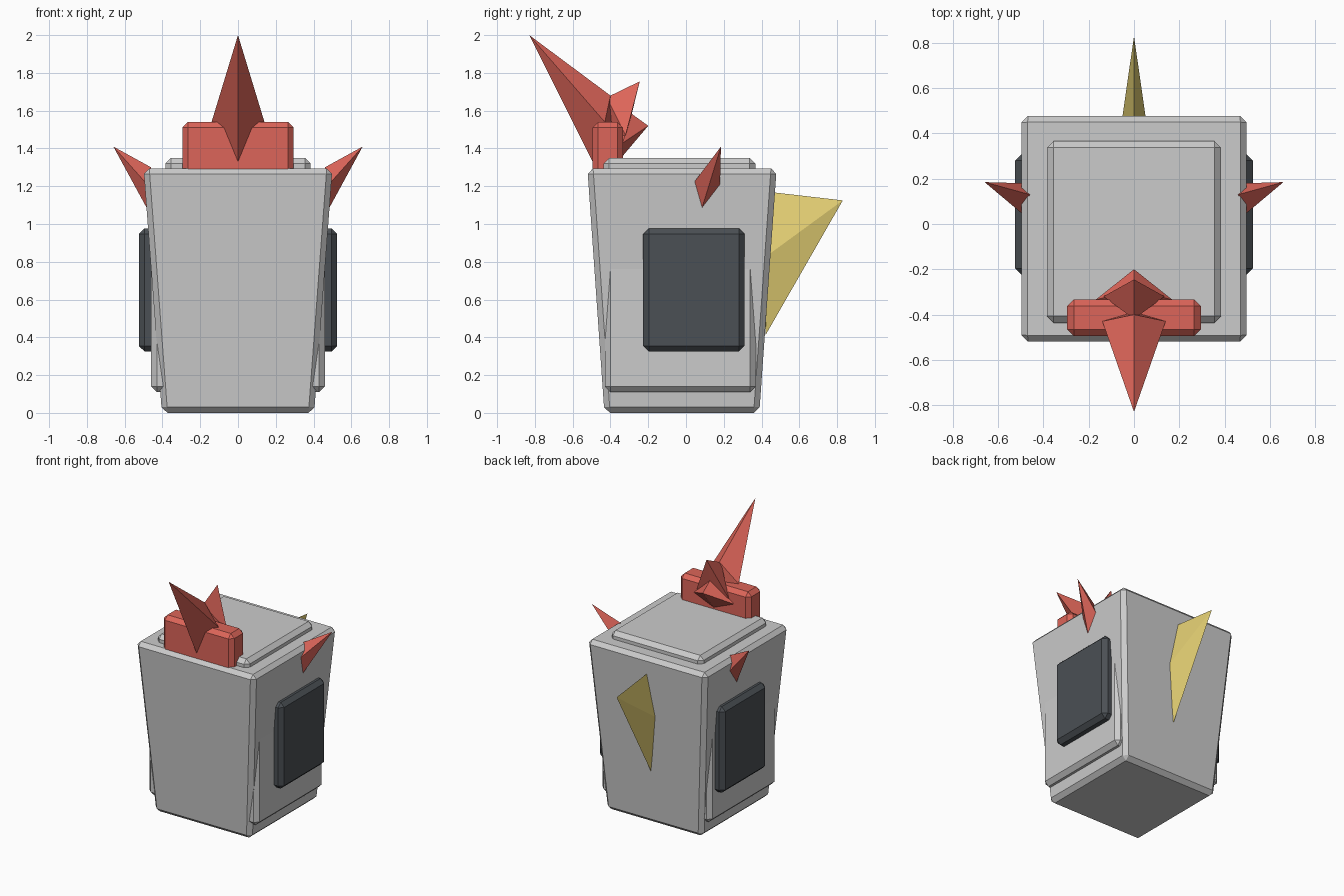
import bpy, bmesh

if "Cube" in bpy.data.objects:
    bpy.data.objects.remove(bpy.data.objects["Cube"])


def material(name, rgb):
    m = bpy.data.materials.new(name)
    m.diffuse_color = (*rgb, 1)
    m.use_nodes = True
    m.node_tree.nodes["Principled BSDF"].inputs["Base Color"].default_value = m.diffuse_color
    return m


RED = material("red", (0.72, 0.13, 0.10))
YELLOW = material("yellow", (0.80, 0.65, 0.18))
DARK = material("dark", (0.07, 0.08, 0.09))


def finish(name, bm, mat=None, bevel=0.0):
    if bevel:
        bmesh.ops.bevel(bm, geom=bm.edges[:], offset=bevel, segments=1,
                        affect='EDGES', profile=0.5)
    bmesh.ops.recalc_face_normals(bm, faces=bm.faces[:])
    me = bpy.data.meshes.new(name)
    bm.to_mesh(me)
    bm.free()
    ob = bpy.data.objects.new(name, me)
    bpy.context.collection.objects.link(ob)
    if mat:
        me.materials.append(mat)
    return ob


def block(name, bottom, top, z0, z1, mat=None, bevel=0.03):
    """Bevelled block; bottom and top are (half width, y min, y max)."""
    bm = bmesh.new()
    bmesh.ops.create_cube(bm, size=2)
    for v in bm.verts:
        hw, y0, y1 = top if v.co.z > 0 else bottom
        v.co = (hw * v.co.x, y1 if v.co.y > 0 else y0, z1 if v.co.z > 0 else z0)
    return finish(name, bm, mat, bevel)


def spike(name, points, mat, mirror=False):
    """Faceted spike: hull of a tip and a few base points."""
    bm = bmesh.new()
    for x, y, z in points:
        bm.verts.new((-x if mirror else x, y, z))
    bmesh.ops.convex_hull(bm, input=bm.verts[:])
    return finish(name, bm, mat)


# Tapered body with inner core, lid and side panels
block("body", (0.403, -0.432, 0.388), (0.50, -0.522, 0.48), 0, 1.295)
block("inner_core", (0.46, -0.43, 0.37), (0.46, -0.43, 0.37), 0.11, 1.2)
block("lid", (0.385, -0.437, 0.367), (0.385, -0.437, 0.367), 1.2, 1.35)
block("side_panels", (0.525, -0.227, 0.31), (0.525, -0.227, 0.31), 0.325, 0.977, DARK)

# Comb on the front edge of the top
block("comb_base", (0.295, -0.495, -0.333), (0.295, -0.495, -0.333), 1.22, 1.54, RED)
spike("large_front_spike", [(0, -0.83, 2.0), (0, -0.40, 1.68), (0.14, -0.43, 1.54),
                            (-0.14, -0.43, 1.54), (0, -0.48, 1.30), (0, -0.38, 1.42)], RED)
spike("upper_back_spike", [(0, -0.245, 1.755), (0, -0.42, 1.67), (0.135, -0.32, 1.47),
                           (-0.135, -0.32, 1.47), (0, -0.30, 1.53), (0, -0.40, 1.45)], RED)
spike("lower_back_spike", [(0, -0.20, 1.52), (0, -0.29, 1.585), (0.17, -0.335, 1.43),
                           (-0.17, -0.335, 1.43), (0, -0.335, 1.36), (0, -0.40, 1.48)], RED)

# Side spikes
for side, mirror in (("right", False), ("left", True)):
    spike(side + "_side_spike", [(0.66, 0.185, 1.41), (0.49, 0.042, 1.22), (0.46, 0.13, 1.30),
                                 (0.485, 0.18, 1.20), (0.475, 0.08, 1.07)], RED, mirror)

# Back fin
spike("back_fin", [(0, 0.83, 1.125), (0, 0.44, 1.17), (0.056, 0.44, 0.84),
                   (-0.056, 0.44, 0.84), (0, 0.42, 0.41)], YELLOW)
